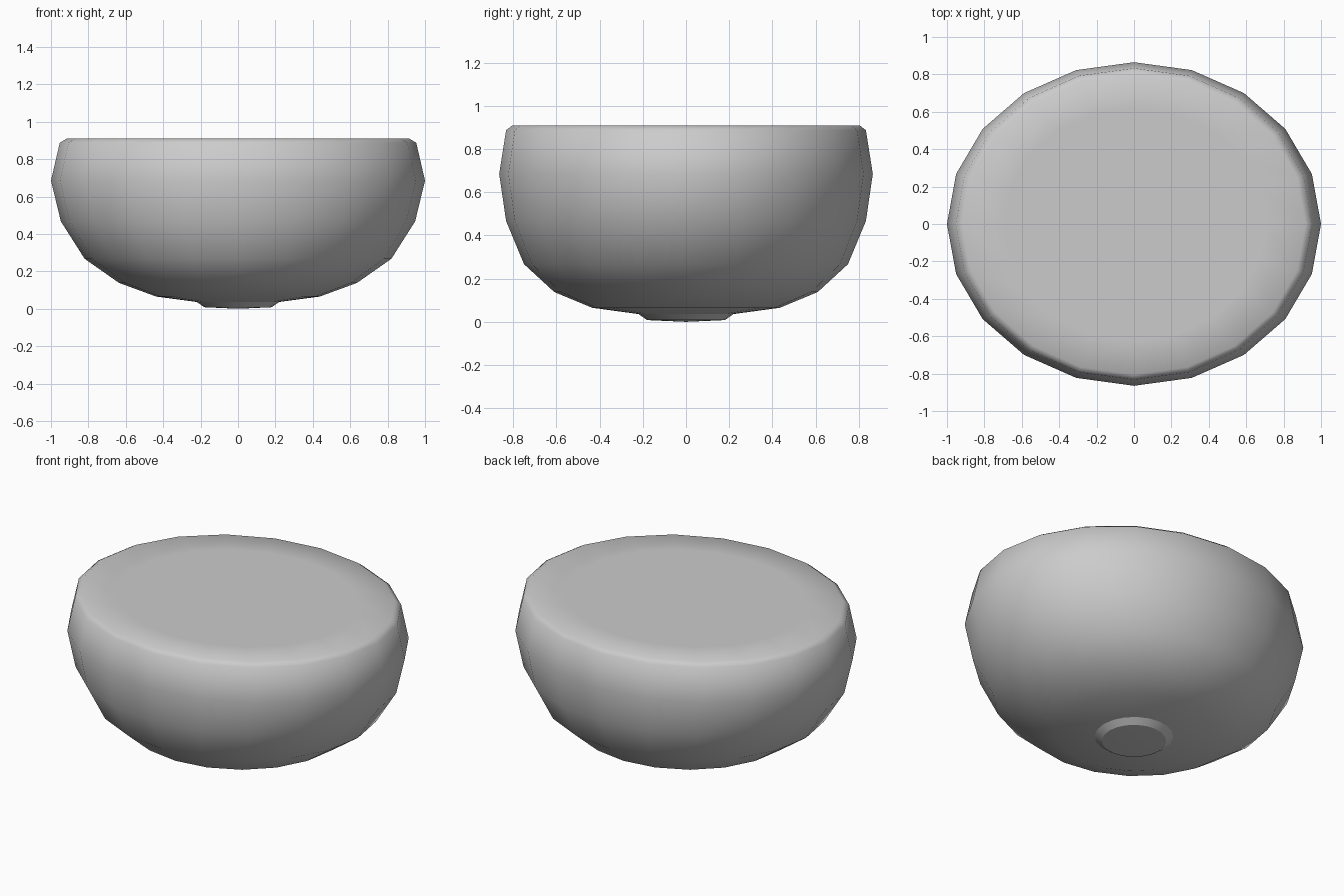
import bpy
import bmesh
from math import cos, sin, tau

cube = bpy.data.objects.get("Cube")
if cube:
    bpy.data.objects.remove(cube, do_unlink=True)

SIDES = 20

# Rings from foot to lid: half-width in x, half-depth in y, height
RINGS = [
    (0.18, 0.18, 0.008),
    (0.22, 0.22, 0.036),
    (0.437, 0.434, 0.065),
    (0.636, 0.61, 0.138),
    (0.82, 0.75, 0.267),
    (0.947, 0.833, 0.467),
    (1.0, 0.865, 0.685),
    (0.953, 0.833, 0.887),
    (0.917, 0.805, 0.909),
    (0.70, 0.62, 0.909),
]
SHARP_RINGS = 2  # the two edges of the foot stay crisp

grey = bpy.data.materials.new("plain_grey")
grey.use_nodes = True
colour = (0.6, 0.6, 0.6, 1)
grey.diffuse_color = colour
grey.node_tree.nodes["Principled BSDF"].inputs["Base Color"].default_value = colour

bm = bmesh.new()
loops = [
    [bm.verts.new((rx * cos(tau * i / SIDES), ry * sin(tau * i / SIDES), z))
     for i in range(SIDES)]
    for rx, ry, z in RINGS
]

# Skin between neighbouring rings
for low, high in zip(loops, loops[1:]):
    for i in range(SIDES):
        j = (i + 1) % SIDES
        bm.faces.new((low[i], low[j], high[j], high[i]))

# Slightly domed underside of the foot, and the flat lid
foot_centre = bm.verts.new((0, 0, 0))
for i in range(SIDES):
    bm.faces.new((foot_centre, loops[0][(i + 1) % SIDES], loops[0][i]))
bm.faces.new(loops[-1])

for face in bm.faces:
    face.smooth = True
for loop in loops[:SHARP_RINGS]:
    for i in range(SIDES):
        bm.edges.get((loop[i], loop[(i + 1) % SIDES])).smooth = False
bmesh.ops.recalc_face_normals(bm, faces=bm.faces)

mesh = bpy.data.meshes.new("rounded_bowl")
bm.to_mesh(mesh)
bm.free()
mesh.materials.append(grey)
bowl = bpy.data.objects.new("rounded_bowl", mesh)
bpy.context.collection.objects.link(bowl)
